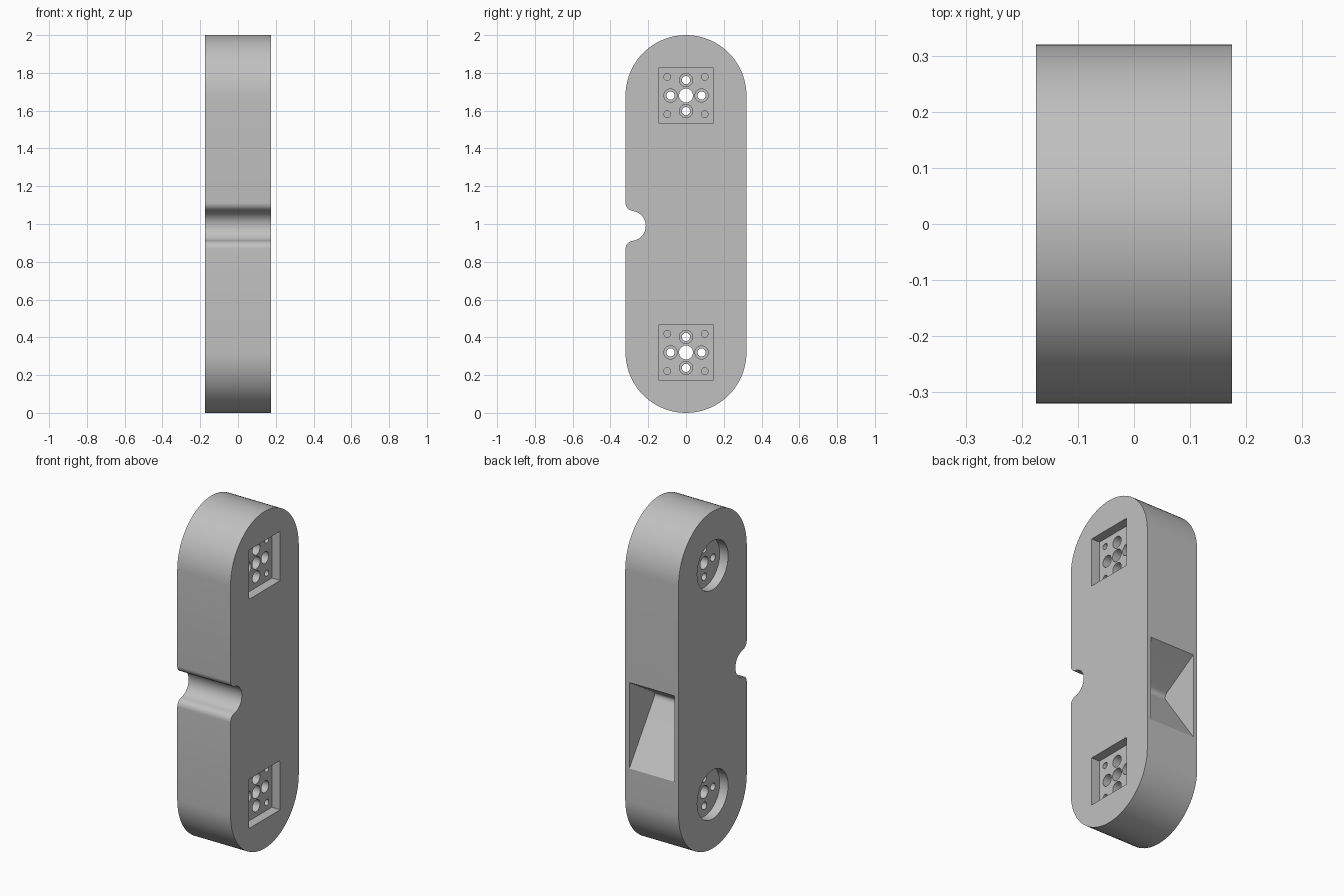
import bpy, bmesh
from math import sin, cos, pi, radians, atan2
from mathutils import Vector

cube = bpy.data.objects.get("Cube")
if cube:
    bpy.data.objects.remove(cube, do_unlink=True)

HALF = 0.175          # half thickness along x
R = 0.32              # end radius of the link
PIVOTS = (R, 2 - R)   # heights of the two pivots
DEPTH = 0.055         # pocket depth on both sides

grey = bpy.data.materials.new("plain grey")
grey.use_nodes = True
colour = (0.53, 0.53, 0.53, 1)
grey.diffuse_color = colour
grey.node_tree.nodes["Principled BSDF"].inputs["Base Color"].default_value = colour


def arc(cy, cz, r, a0, a1, n):
    """Points on an arc in the y-z plane, angles in radians."""
    return [(cy + r * cos(a0 + (a1 - a0) * i / n), cz + r * sin(a0 + (a1 - a0) * i / n))
            for i in range(n + 1)]


def prism(name, outline, x0, x1):
    """Extrude a y-z outline from x0 to x1."""
    bm = bmesh.new()
    face = bm.faces.new([bm.verts.new((x0, y, z)) for y, z in outline])
    ext = bmesh.ops.extrude_face_region(bm, geom=[face])
    moved = [v for v in ext["geom"] if isinstance(v, bmesh.types.BMVert)]
    bmesh.ops.translate(bm, verts=moved, vec=(x1 - x0, 0, 0))
    bmesh.ops.recalc_face_normals(bm, faces=bm.faces)
    mesh = bpy.data.meshes.new(name)
    bm.to_mesh(mesh)
    bm.free()
    mesh.materials.append(grey)
    obj = bpy.data.objects.new(name, mesh)
    bpy.context.collection.objects.link(obj)
    return obj


def circle(y, z, r, n=32):
    return arc(y, z, r, 0, 2 * pi, n)[:-1]


# Link body: rounded ends, with a filleted round notch in the front edge
ny, nz, nr, fr, fz = -0.293, 0.99, 0.08, 0.043, 0.122
fy = -R + fr
lean = atan2(fz, fy - ny)
outline = arc(0, PIVOTS[0], R, -pi, 0, 40) + arc(0, PIVOTS[1], R, 0, pi, 40)
outline += arc(fy, nz + fz, fr, pi, pi + lean, 8)
outline += arc(ny, nz, nr, lean, -lean, 16)[1:-1]
outline += arc(fy, nz - fz, fr, pi - lean, pi, 8)
body = prism("link_body", outline, -HALF, HALF)


def cut(outline, x0, x1):
    """Remove a prism from the body."""
    cutter = prism("cutter", outline, x0, x1)
    cutter.hide_render = True
    mod = body.modifiers.new("cut", "BOOLEAN")
    mod.operation, mod.solver, mod.object = "DIFFERENCE", "EXACT", cutter
    bpy.context.view_layer.objects.active = body
    bpy.ops.object.modifier_apply(modifier=mod.name)
    bpy.data.objects.remove(cutter, do_unlink=True)


OUT = HALF + 0.05
FLOOR = HALF - DEPTH
for pz in PIVOTS:
    # Round pocket on the right, square pocket on the left
    cut(circle(0, pz, 0.145, 48), -OUT, -FLOOR)
    s = 0.146
    cut([(-s, pz - s), (s, pz - s), (s, pz + s), (-s, pz + s)], FLOOR, OUT)
    # Axle hole
    cut(circle(0, pz, 0.037), -OUT, OUT)
    for k in range(4):
        # Screw holes with wider bores from the left
        a = k * pi / 2
        y, z = 0.082 * cos(a), pz + 0.082 * sin(a)
        cut(circle(y, z, 0.022, 24), -OUT, OUT)
        cut(circle(y, z, 0.035, 24), -0.06, OUT)
        # Blind corner holes
        a += pi / 4
        cut(circle(0.14 * cos(a), pz + 0.14 * sin(a), 0.018, 24), 0, OUT)

# Wedge-shaped recess in the back, its inner corner rounded
low, tip, high = Vector((R, 0.51)), Vector((0.072, 0.866)), Vector((R, 1.02))
a, b = tip + (low - tip).normalized() * 0.035, tip + (high - tip).normalized() * 0.035
bend = [a.lerp(tip, t / 8).lerp(tip.lerp(b, t / 8), t / 8) for t in range(9)]
lip_low = low + (low - tip) * 0.1
lip_high = high + (high - tip) * 0.1
cut([tuple(p) for p in [lip_low, *bend, lip_high]], -0.148, 0.148)

# Smooth curved walls, keep rims sharp
bpy.ops.object.select_all(action="DESELECT")
body.select_set(True)
bpy.context.view_layer.objects.active = body
bpy.ops.object.shade_smooth_by_angle(angle=radians(30))
